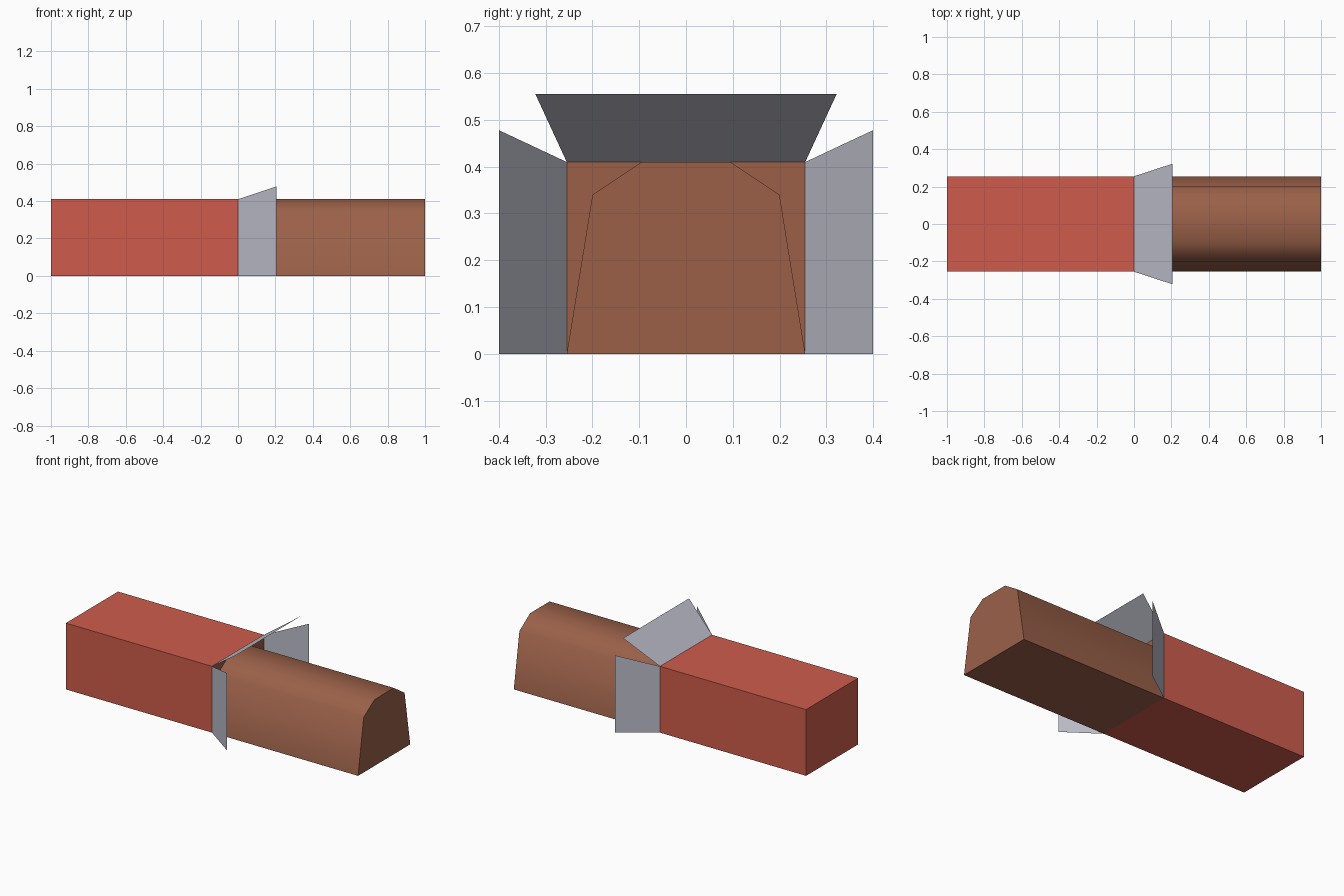
import bpy, bmesh, math

if "Cube" in bpy.data.objects:
    bpy.data.objects.remove(bpy.data.objects["Cube"])

HALF_W, HEIGHT = 0.255, 0.41


def material(name, rgb):
    m = bpy.data.materials.new(name)
    m.diffuse_color = (*rgb, 1)
    m.use_nodes = True
    m.node_tree.nodes["Principled BSDF"].inputs["Base Color"].default_value = m.diffuse_color
    return m


RED = material("carton red", (0.62, 0.107, 0.072))
BROWN = material("chocolate brown", (0.325, 0.118, 0.066))
GREY = material("foil grey", (0.51, 0.51, 0.59))


def add_object(name, bm, mats):
    mesh = bpy.data.meshes.new(name)
    bm.to_mesh(mesh)
    bm.free()
    for m in mats:
        mesh.materials.append(m)
    obj = bpy.data.objects.new(name, mesh)
    bpy.context.collection.objects.link(obj)
    return obj


def flap(name, points):
    # single sheet, like folded foil
    bm = bmesh.new()
    bm.faces.new([bm.verts.new(p) for p in points])
    add_object(name, bm, [GREY])


# Red wrapper box; its open end shows the brown filling
bm = bmesh.new()
bmesh.ops.create_cube(bm, size=1)
for v in bm.verts:
    v.co = (v.co.x - 0.5, v.co.y * 2 * HALF_W, (v.co.z + 0.5) * HEIGHT)
bm.normal_update()
for f in bm.faces:
    f.material_index = 1 if f.normal.x > 0.9 else 0
add_object("wrapper", bm, [RED, BROWN])

# Brown bar: rounded profile extruded along x, capped at the far end
half = [(HALF_W, 0), (0.2, 0.34), (0.095, HEIGHT)]
profile = half + [(-y, z) for y, z in reversed(half)]
bm = bmesh.new()
near = [bm.verts.new((0, y, z)) for y, z in profile]
far = [bm.verts.new((1, y, z)) for y, z in profile]
n = len(profile)
for i in range(n):
    j = (i + 1) % n
    bm.faces.new((near[i], far[i], far[j], near[j]))
bm.faces.new(far)
bmesh.ops.recalc_face_normals(bm, faces=bm.faces)
for f in bm.faces:
    f.smooth = True
bar = add_object("bar", bm, [BROWN])
bar.data.set_sharp_from_angle(angle=math.radians(60))

# Foil flaps folded outward at the mouth of the wrapper
flap("top_flap", [(0, -HALF_W, HEIGHT), (0.205, -0.322, 0.555),
                  (0.205, 0.322, 0.555), (0, HALF_W, HEIGHT)])
for side, name in ((-1, "front_flap"), (1, "back_flap")):
    pts = [(0, side * HALF_W, 0), (0.205, side * 0.4, 0),
           (0.205, side * 0.4, 0.478), (0, side * HALF_W, HEIGHT)]
    flap(name, pts if side < 0 else pts[::-1])
